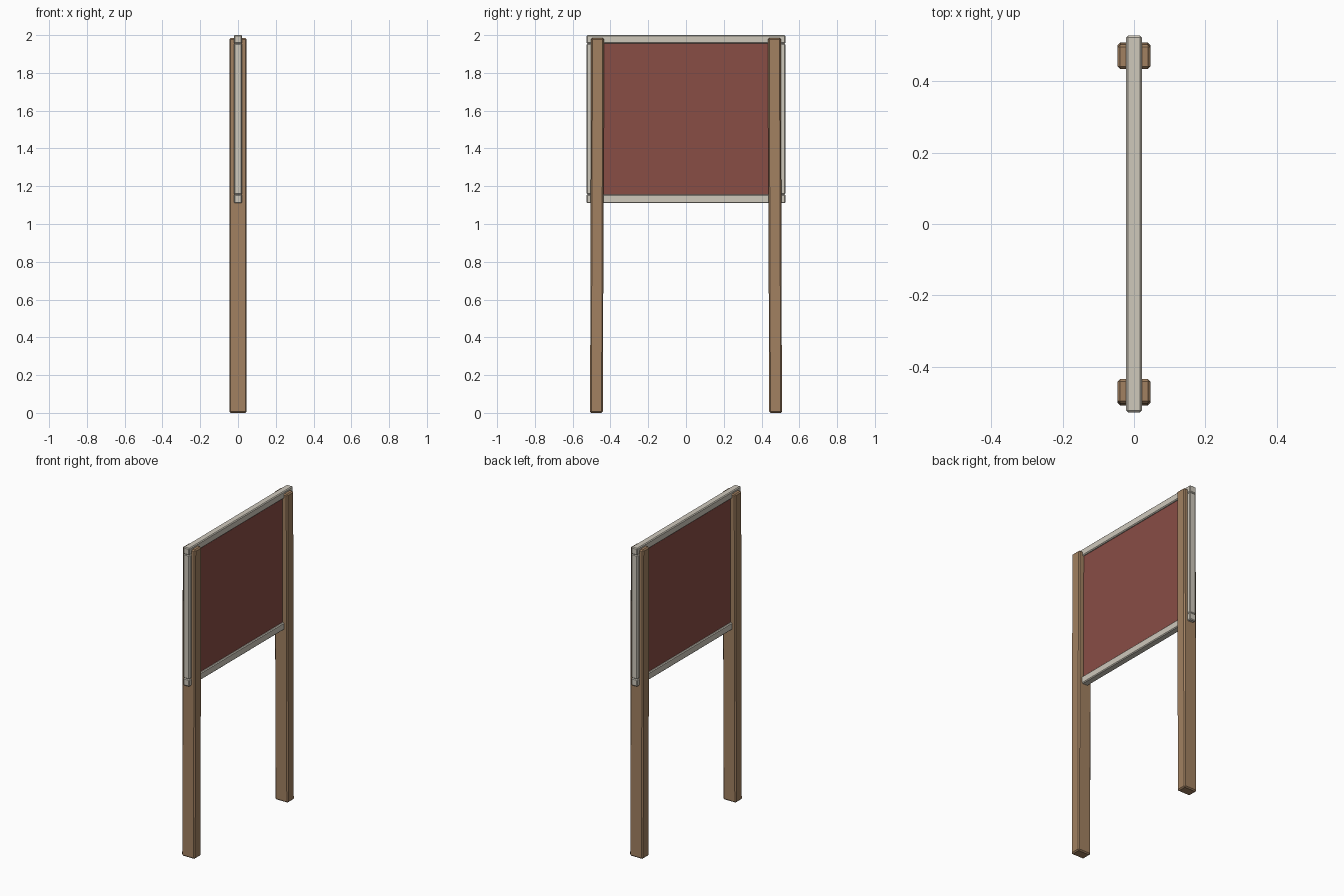
import bpy
import bmesh

cube = bpy.data.objects.get("Cube")
if cube:
    bpy.data.objects.remove(cube, do_unlink=True)


def material(name, rgb):
    mat = bpy.data.materials.new(name)
    mat.use_nodes = True
    color = (*rgb, 1)
    mat.diffuse_color = color
    mat.node_tree.nodes["Principled BSDF"].inputs["Base Color"].default_value = color
    return mat


wood = material("brown wood", (0.36, 0.22, 0.12))
frame = material("pale grey frame", (0.62, 0.58, 0.50))
red = material("dull red", (0.25, 0.075, 0.06))


def box(name, low, high, mat, bevel=0, shift_foot=0):
    """Box between two corners; shift_foot slides its lower end along y."""
    bm = bmesh.new()
    bmesh.ops.create_cube(bm, size=1)
    for v in bm.verts:
        foot = v.co.z < 0
        for i in range(3):
            v.co[i] = high[i] if v.co[i] > 0 else low[i]
        if foot:
            v.co.y += shift_foot
    if bevel:
        bmesh.ops.bevel(bm, geom=bm.edges[:], offset=bevel, segments=1,
                        affect='EDGES')
    bmesh.ops.recalc_face_normals(bm, faces=bm.faces[:])
    mesh = bpy.data.meshes.new(name)
    bm.to_mesh(mesh)
    bm.free()
    mesh.materials.append(mat)
    obj = bpy.data.objects.new(name, mesh)
    bpy.context.collection.objects.link(obj)
    return obj


HALF, DEPTH = 0.527, 0.022   # board half width and half thickness

# Slightly splayed posts and the upright frame strips
for side, s in (("front", -1), ("back", 1)):
    y0, y1 = sorted((s * 0.434, s * 0.502))
    box(side + "_post", (-0.046, y0, 0), (0.046, y1, 1.985), wood, 0.007, s * 0.006)
    y0, y1 = sorted((s * 0.482, s * (HALF - 0.001)))
    box(side + "_frame_upright", (-DEPTH, y0, 1.157), (DEPTH, y1, 1.955), frame, 0.005)

# Horizontal frame rails
for name, z0, z1 in (("bottom_rail", 1.11, 1.157), ("top_rail", 1.955, 2)):
    box(name, (-DEPTH, -HALF, z0), (DEPTH, HALF, z1), frame, 0.005)

# Recessed board panel
box("board_panel", (-0.012, -0.49, 1.14), (0.012, 0.49, 1.97), red)
